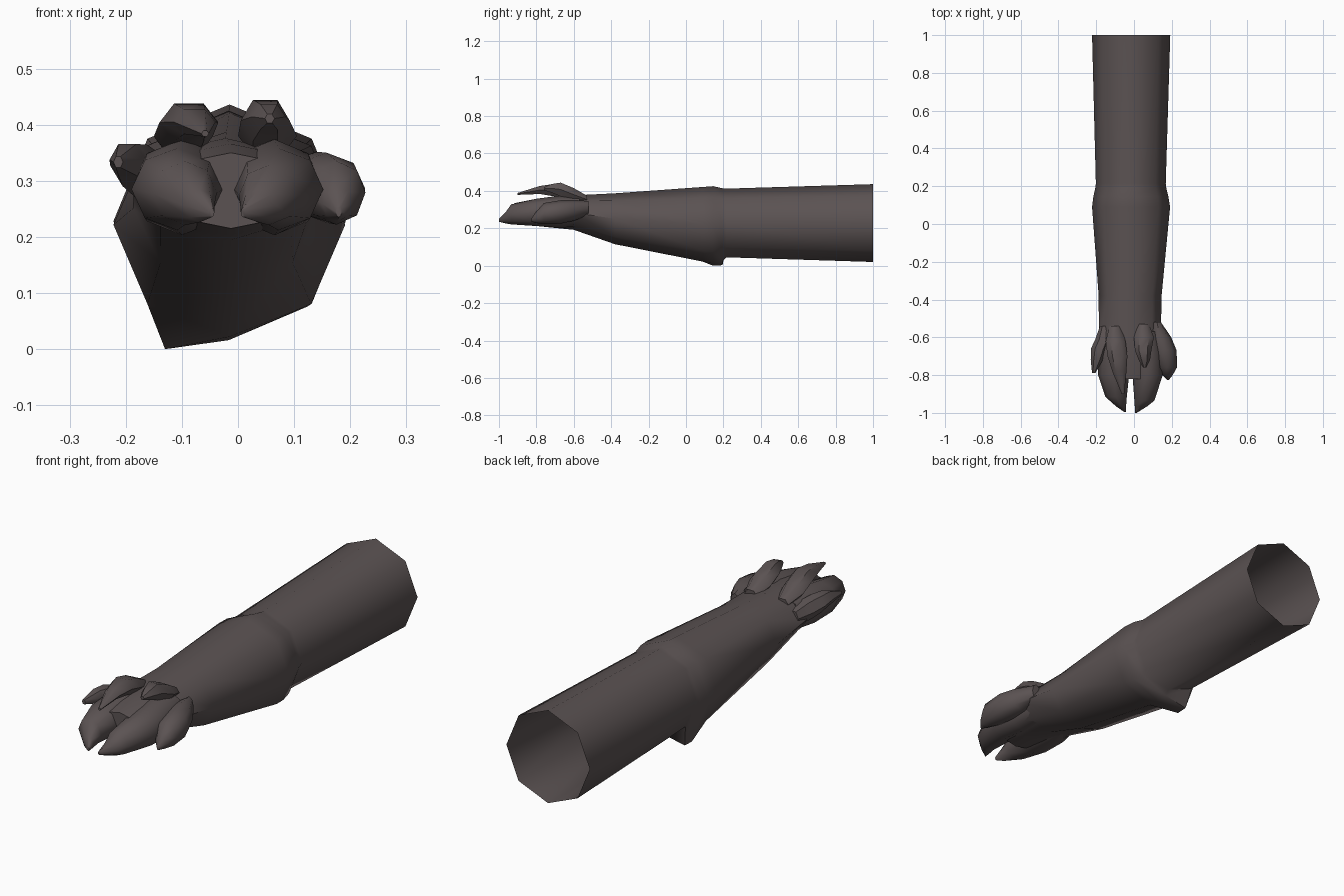
import bpy, bmesh, math

fur = bpy.data.materials.new("dark brown grey")
fur.diffuse_color = (0.105, 0.086, 0.086, 1)


def loft(name, rings, sides=8, cap_start=True, cap_end=True, spur=None, angle=50):
    """Skin rings given as (y, x_min, x_max, z_min, z_max)."""
    bm = bmesh.new()
    loops = []
    for y, x0, x1, z0, z1 in rings:
        loop = []
        for i in range(sides):
            a = 2 * math.pi * i / sides
            x = (x0 + x1) / 2 + (x1 - x0) / 2 * math.cos(a)
            z = (z0 + z1) / 2 + (z1 - z0) / 2 * math.sin(a)
            if spur and i == 5 and y in spur:
                x, z = spur[y]
            loop.append(bm.verts.new((x, y, z)))
        loops.append(loop)
    for a, b in zip(loops, loops[1:]):
        for i in range(sides):
            j = (i + 1) % sides
            bm.faces.new((a[i], a[j], b[j], b[i]))
    if cap_start:
        bm.faces.new(loops[0])
    if cap_end:
        bm.faces.new(loops[-1])
    bmesh.ops.recalc_face_normals(bm, faces=bm.faces[:])
    mesh = bpy.data.meshes.new(name)
    bm.to_mesh(mesh)
    bm.free()
    mesh.materials.append(fur)
    ob = bpy.data.objects.new(name, mesh)
    bpy.context.collection.objects.link(ob)
    bpy.ops.object.select_all(action='DESELECT')
    ob.select_set(True)
    bpy.context.view_layer.objects.active = ob
    bpy.ops.object.shade_smooth_by_angle(angle=math.radians(angle))
    return ob


# Arm and palm: open at the shoulder, pointed elbow on the lower left
loft("arm", [
    (1.00, -0.222, 0.192, 0.02, 0.436),
    (0.215, -0.202, 0.168, 0.045, 0.412),
    (0.195, -0.204, 0.170, 0.025, 0.414),
    (0.145, -0.215, 0.182, 0.016, 0.425),
    (0.09, -0.222, 0.191, 0.022, 0.421),
    (-0.38, -0.187, 0.146, 0.115, 0.387),
    (-0.60, -0.186, 0.142, 0.192, 0.376),
    (-0.72, -0.175, 0.148, 0.204, 0.366),
    (-0.82, -0.150, 0.125, 0.215, 0.350),
], cap_start=False, spur={0.195: (-0.13, 0.003), 0.145: (-0.13, 0.0)})

# Two long middle toes
loft("left_middle_toe", [
    (-0.57, -0.165, -0.02, 0.21, 0.372),
    (-0.68, -0.188, -0.012, 0.203, 0.374),
    (-0.80, -0.190, -0.026, 0.212, 0.358),
    (-0.915, -0.152, -0.038, 0.221, 0.335),
    (-0.965, -0.095, -0.042, 0.226, 0.285),
    (-0.995, -0.052, -0.042, 0.235, 0.252),
])
loft("right_middle_toe", [
    (-0.57, -0.02, 0.13, 0.21, 0.372),
    (-0.68, -0.020, 0.150, 0.203, 0.374),
    (-0.80, -0.008, 0.152, 0.212, 0.358),
    (-0.935, 0.002, 0.108, 0.221, 0.328),
    (-0.965, 0.004, 0.070, 0.226, 0.285),
    (-1.00, 0.005, 0.014, 0.235, 0.252),
])

# Outer toes
loft("right_outer_toe", [
    (-0.52, 0.10, 0.143, 0.27, 0.345),
    (-0.60, 0.08, 0.197, 0.24, 0.352),
    (-0.67, 0.09, 0.226, 0.225, 0.350),
    (-0.76, 0.125, 0.227, 0.222, 0.335),
    (-0.80, 0.150, 0.205, 0.228, 0.290),
    (-0.825, 0.174, 0.185, 0.235, 0.255),
])
loft("left_outer_toe", [
    (-0.54, -0.18, -0.13, 0.27, 0.335),
    (-0.61, -0.205, -0.12, 0.265, 0.356),
    (-0.66, -0.228, -0.14, 0.285, 0.370),
    (-0.72, -0.229, -0.165, 0.305, 0.370),
    (-0.79, -0.222, -0.205, 0.322, 0.345),
], sides=6)

# Raised tufts on top of the paw
loft("left_tuft", [
    (-0.54, -0.13, -0.07, 0.33, 0.375),
    (-0.62, -0.150, -0.045, 0.34, 0.418),
    (-0.70, -0.140, -0.035, 0.365, 0.443),
    (-0.78, -0.115, -0.040, 0.380, 0.430),
    (-0.90, -0.065, -0.052, 0.378, 0.390),
], sides=6)
loft("right_tuft", [
    (-0.53, 0.02, 0.08, 0.33, 0.378),
    (-0.60, 0.000, 0.105, 0.34, 0.420),
    (-0.67, 0.005, 0.092, 0.365, 0.450),
    (-0.72, 0.025, 0.085, 0.388, 0.440),
    (-0.76, 0.048, 0.065, 0.402, 0.420),
], sides=6)
